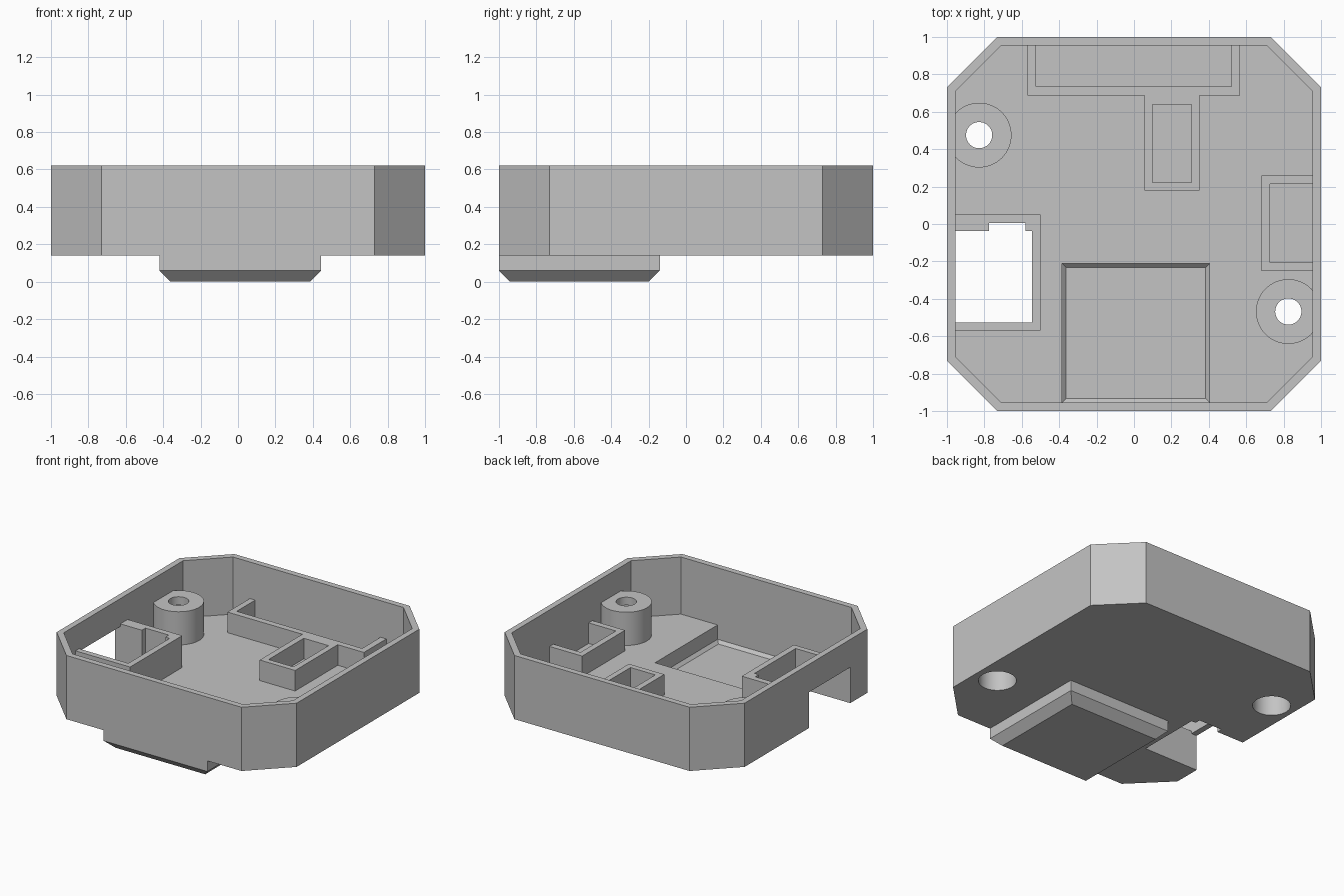
import bpy
import bmesh
import math

cube = bpy.data.objects.get("Cube")
if cube:
    bpy.data.objects.remove(cube, do_unlink=True)

plastic = bpy.data.materials.new("grey_plastic")
plastic.use_nodes = True
plastic.diffuse_color = (0.55, 0.55, 0.55, 1)
plastic.node_tree.nodes["Principled BSDF"].inputs["Base Color"].default_value = (0.55, 0.55, 0.55, 1)

BASE, FLOOR, RIM = 0.14, 0.19, 0.62
WALL = 0.955          # inner face of the outer wall
LOW, TALL = 0.345, 0.43


def loft(name, sections):
    """Solid through matching outlines, each given as (points, z)."""
    bm = bmesh.new()
    rings = [[bm.verts.new((x, y, z)) for x, y in pts] for pts, z in sections]
    n = len(rings[0])
    bm.faces.new(rings[0][::-1])
    bm.faces.new(rings[-1])
    for a, b in zip(rings, rings[1:]):
        for i in range(n):
            j = (i + 1) % n
            bm.faces.new((a[i], a[j], b[j], b[i]))
    bmesh.ops.recalc_face_normals(bm, faces=bm.faces)
    mesh = bpy.data.meshes.new(name)
    bm.to_mesh(mesh)
    bm.free()
    mesh.materials.append(plastic)
    obj = bpy.data.objects.new(name, mesh)
    bpy.context.collection.objects.link(obj)
    return obj


def rect(x0, x1, y0, y1, inset=0):
    x0, x1, y0, y1 = x0 + inset, x1 - inset, y0 + inset, y1 - inset
    return [(x0, y0), (x1, y0), (x1, y1), (x0, y1)]


def octagon(r, c):
    return [(-c, -r), (c, -r), (r, -c), (r, c), (c, r), (-c, r), (-r, c), (-r, -c)]


def circle(cx, cy, r, n=64):
    return [(cx + r * math.cos(i * math.tau / n), cy + r * math.sin(i * math.tau / n))
            for i in range(n)]


def prism(name, pts, z0, z1):
    return loft(name, [(pts, z0), (pts, z1)])


def combine(obj, tool, operation="DIFFERENCE"):
    """Apply a boolean and discard the tool."""
    mod = obj.modifiers.new("bool", "BOOLEAN")
    mod.operation = operation
    mod.solver = "EXACT"
    mod.object = tool
    bpy.context.view_layer.update()
    graph = bpy.context.evaluated_depsgraph_get()
    mesh = bpy.data.meshes.new_from_object(obj.evaluated_get(graph))
    obj.modifiers.clear()
    obj.data = mesh
    bpy.data.objects.remove(tool, do_unlink=True)


def cut(obj, pts, z0, z1):
    combine(obj, prism("cutter", pts, z0, z1))


# Octagonal tray with the chamfered boss under its front
tray = prism("tray", octagon(1, 0.73), BASE, RIM)
boss_box = (-0.42, 0.445, -1, -0.14)
boss = loft("boss", [(rect(*boss_box, 0.06), 0), (rect(*boss_box), 0.06), (rect(*boss_box), 0.17)])
combine(tray, boss, "UNION")
cut(tray, octagon(WALL, 0.71), FLOOR, 1)

# Recessed pocket reaching down into the boss
pocket_box = (-0.385, 0.405, -WALL, -0.21)
combine(tray, loft("pocket", [(rect(*pocket_box, 0.022), 0.06), (rect(*pocket_box), 0.082),
                              (rect(*pocket_box), 0.4)]))

# Side port: opening through floor and wall, with a small rear recess
port = rect(-1.2, -0.545, -0.527, -0.037)
recess = rect(-0.775, -0.58, -0.1, 0.005)
cut(tray, port, 0, 0.41)
cut(tray, recess, 0, 0.41)

# Frame around the side port
port_frame = prism("port_frame", rect(-WALL, -0.5, -0.57, 0.05), FLOOR, TALL)
cut(port_frame, port, 0, 1)
cut(port_frame, recess, 0, 1)

# Low brackets at the back and side, and the closed box joined to the back one
back_bracket = prism("back_bracket", rect(-0.57, 0.568, 0.688, WALL), FLOOR, LOW)
cut(back_bracket, rect(-0.525, 0.52, 0.735, 1.2), 0, 1)
switch_box = prism("switch_box", rect(0.055, 0.35, 0.18, 0.688), FLOOR, LOW)
cut(switch_box, rect(0.1, 0.307, 0.222, 0.64), 0, 1)
side_bracket = prism("side_bracket", rect(0.683, WALL, -0.25, 0.26), FLOOR, LOW)
cut(side_bracket, rect(0.728, 1.2, -0.205, 0.215), 0, 1)

# Screw posts, trimmed at the wall, with a wide bore from below
posts = []
for name, x, y in (("left_rear_post", -0.828, 0.475), ("right_front_post", 0.825, -0.468)):
    post = prism(name, circle(x, y, 0.173), FLOOR, 0.44)
    s = math.copysign(1, x)
    cut(post, rect(*sorted((s * WALL, s * 1.3)), y - 0.5, y + 0.5), 0, 1)
    for part in (tray, post):
        cut(part, circle(x, y, 0.13), 0, 0.38)
    cut(post, circle(x, y, 0.07), 0, 1)
    posts.append(post)

# Smooth round parts while keeping edges sharp
bpy.ops.object.select_all(action="DESELECT")
for obj in [tray] + posts:
    obj.select_set(True)
bpy.context.view_layer.objects.active = tray
bpy.ops.object.shade_smooth_by_angle(angle=math.radians(30))
